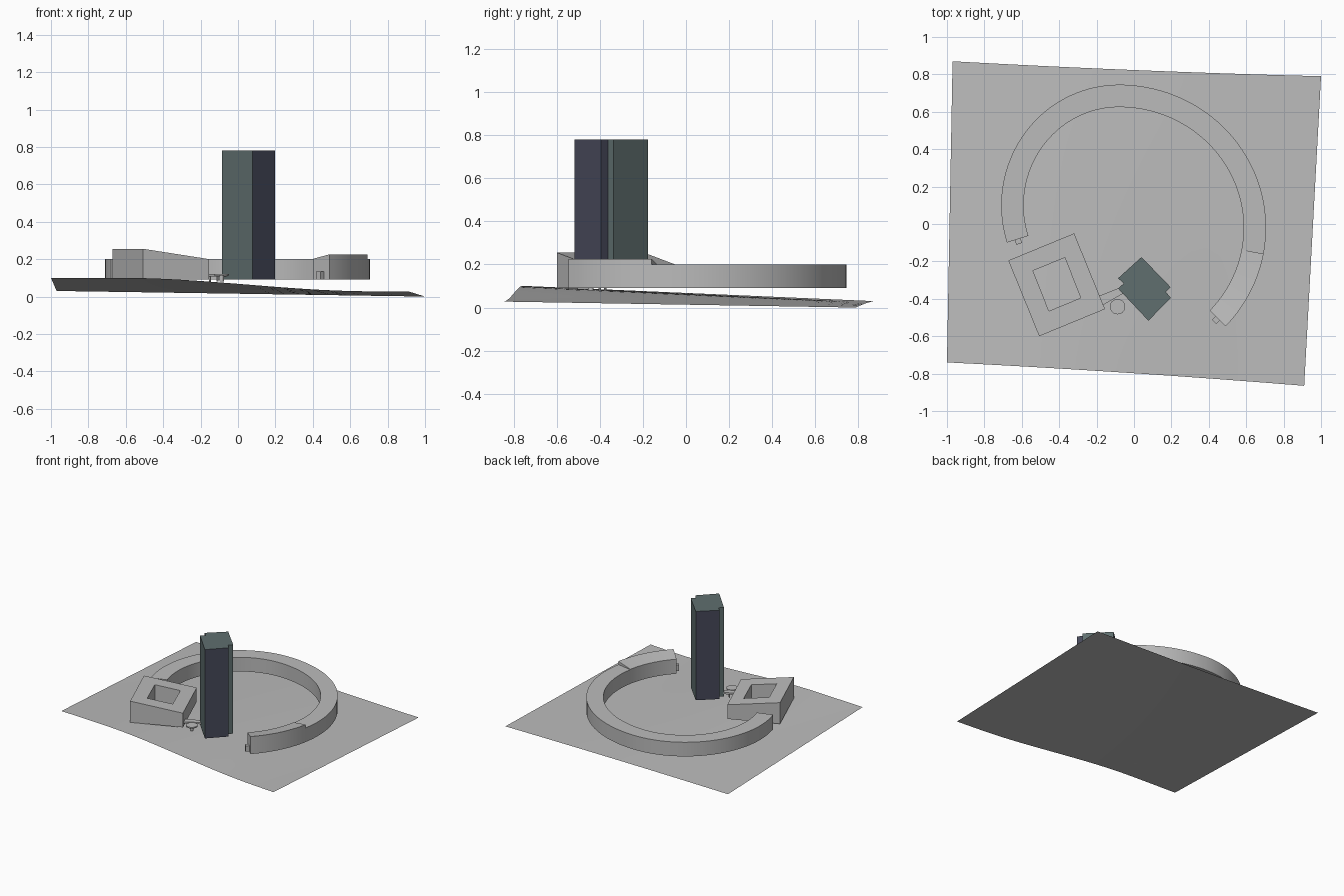
import bpy
import bmesh
from math import sin, cos, radians
from mathutils import Vector

if "Cube" in bpy.data.objects:
    bpy.data.objects.remove(bpy.data.objects["Cube"], do_unlink=True)


def material(name, r, g, b):
    m = bpy.data.materials.new(name)
    m.use_nodes = True
    m.diffuse_color = (r, g, b, 1)
    m.node_tree.nodes["Principled BSDF"].inputs["Base Color"].default_value = (r, g, b, 1)
    return m


grey = material("pale grey", 0.5, 0.5, 0.5)
teal = material("dark teal", 0.115, 0.158, 0.158)
slate = material("dark slate blue", 0.062, 0.066, 0.102)
BASE = 0.09


def finish(name, bm, *mats, smooth=False):
    bmesh.ops.recalc_face_normals(bm, faces=bm.faces)
    me = bpy.data.meshes.new(name)
    bm.to_mesh(me)
    bm.free()
    for m in mats:
        me.materials.append(m)
    ob = bpy.data.objects.new(name, me)
    bpy.context.collection.objects.link(ob)
    if smooth:
        bpy.ops.object.select_all(action='DESELECT')
        ob.select_set(True)
        bpy.context.view_layer.objects.active = ob
        bpy.ops.object.shade_smooth_by_angle(angle=radians(30))
    return ob


def prism(name, pts, z0, z1, mat=grey):
    """Upright block over a plan outline."""
    bm = bmesh.new()
    lo = [bm.verts.new((x, y, z0)) for x, y in pts]
    hi = [bm.verts.new((x, y, z1)) for x, y in pts]
    bm.faces.new(lo)
    bm.faces.new(hi)
    for i in range(len(pts)):
        j = (i + 1) % len(pts)
        bm.faces.new((lo[i], lo[j], hi[j], hi[i]))
    return finish(name, bm, mat)


def disc(name, x, y, r, z0, z1, n=24):
    steps = [radians(360 * i / n) for i in range(n)]
    return prism(name, [(x + r * cos(a), y + r * sin(a)) for a in steps], z0, z1)


def sweep(name, sections, closed=False, smooth=False):
    """Skin a run of four-cornered cross-sections."""
    bm = bmesh.new()
    rows = [[bm.verts.new(p) for p in s] for s in sections]
    for i in range(len(rows) - (0 if closed else 1)):
        a, b = rows[i], rows[(i + 1) % len(rows)]
        for k in range(4):
            m = (k + 1) % 4
            bm.faces.new((a[k], a[m], b[m], b[k]))
    if not closed:
        bm.faces.new(rows[0])
        bm.faces.new(rows[-1])
    return finish(name, bm, grey, smooth=smooth)


# Sloping ground sheet, steeper along its front edge
def smoothstep(t):
    t = min(max(t, 0), 1)
    return t * t * (3 - 2 * t)


N = 24
fl, fr = Vector((-1, -0.74)), Vector((0.91, -0.865))
bl, br = Vector((-0.97, 0.87)), Vector((1, 0.79))
bm = bmesh.new()
grid = []
for j in range(N + 1):
    v = j / N
    row = []
    for i in range(N + 1):
        u = i / N
        p = fl.lerp(fr, u).lerp(bl.lerp(br, u), v)
        bow = 0.03 * u * (1 - u) * (2 * v - 1)
        front = 0.1 - 0.072 * smoothstep((u - 0.2) / 0.7)
        back = 0.03 * (1 - u)
        row.append(bm.verts.new((p.x, p.y + bow * -1, front * (1 - v) + back * v)))
    grid.append(row)
for j in range(N):
    for i in range(N):
        bm.faces.new((grid[j][i], grid[j][i + 1], grid[j + 1][i + 1], grid[j + 1][i]))
finish("ground", bm, grey, smooth=True)


# Curved wing: two elliptical arcs meeting at the back
def arc(t):
    a = radians(t)
    cy, rx, ry = (-0.02, 0.786, 0.765) if t < 90 else (0.1, 0.63, 0.645)
    p = Vector((-0.08 + rx * cos(a), cy + ry * sin(a)))
    n = Vector((cos(a) / rx, sin(a) / ry)).normalized()
    return p, n


def wing(name, t0, t1, steps, z_in, z_out):
    out = []
    for i in range(steps + 1):
        p, n = arc(t0 + (t1 - t0) * i / steps)
        q = p - n * 0.12
        out.append([(p.x, p.y, BASE), (p.x, p.y, z_out), (q.x, q.y, z_out if z_in is None else z_in),
                    (q.x, q.y, BASE)])
    return sweep(name, out, smooth=True)


wing("curved_wing", -10.5, 198, 72, 0.2, 0.2)
wing("raised_curved_wing", -43.5, -10.5, 14, 0.203, 0.226)

# Small entrance boxes on both ends of the wing
for name, t, side in (("front_porch", -43.5, -1), ("left_porch", 198, 1)):
    p, n = arc(t)
    along = Vector((-n.y, n.x)) * side
    c = p - n * 0.06
    prism(name, [c + n * a + along * b for a, b in
                 ((-0.016, 0), (0.016, 0), (0.016, 0.026), (-0.016, 0.026))], BASE, 0.135)

# Square courtyard building with a sloping roof
outer = [(-0.672, -0.195), (-0.32, -0.05), (-0.155, -0.455), (-0.507, -0.6)]
inner = [(-0.54, -0.25), (-0.37, -0.18), (-0.285, -0.395), (-0.455, -0.465)]
edge = (Vector(outer[1]) - Vector(outer[0]))


def roof(p):
    f = (Vector(p) - Vector(outer[0])).dot(edge) / edge.length_squared
    return 0.255 - 0.055 * f


sweep("courtyard_building",
      [[(*o, BASE), (*o, roof(o)), (*i, roof(i)), (*i, BASE)] for o, i in zip(outer, inner)],
      closed=True)

# Tower with a notch on two corners, end walls slate and long walls teal
tower = prism("tower", [(0.04, -0.177), (0.195, -0.337), (0.17, -0.363), (0.197, -0.395),
                        (0.077, -0.517), (-0.085, -0.345), (-0.055, -0.318), (-0.085, -0.29)],
              BASE, 0.78, teal)
tower.data.materials.append(slate)
for f in tower.data.polygons:
    n = f.normal
    is_wall = abs(n.z) < 0.5
    is_end = n.x * n.y < 0
    is_return = f.area < 0.05
    if is_wall and is_end != is_return:
        f.material_index = 1

# Link block and round canopy between the buildings
prism("link_block", [(-0.187, -0.385), (-0.075, -0.34), (-0.055, -0.37), (-0.167, -0.434)], 0.108, 0.122)
disc("canopy_roof", -0.088, -0.442, 0.041, 0.113, 0.122)
disc("canopy_post", -0.088, -0.442, 0.012, 0.08, 0.113, 12)
for k, (x, y) in enumerate(((-0.15, -0.4), (-0.11, -0.375))):
    disc("link_post_%d" % (k + 1), x, y, 0.006, 0.08, 0.108, 8)
